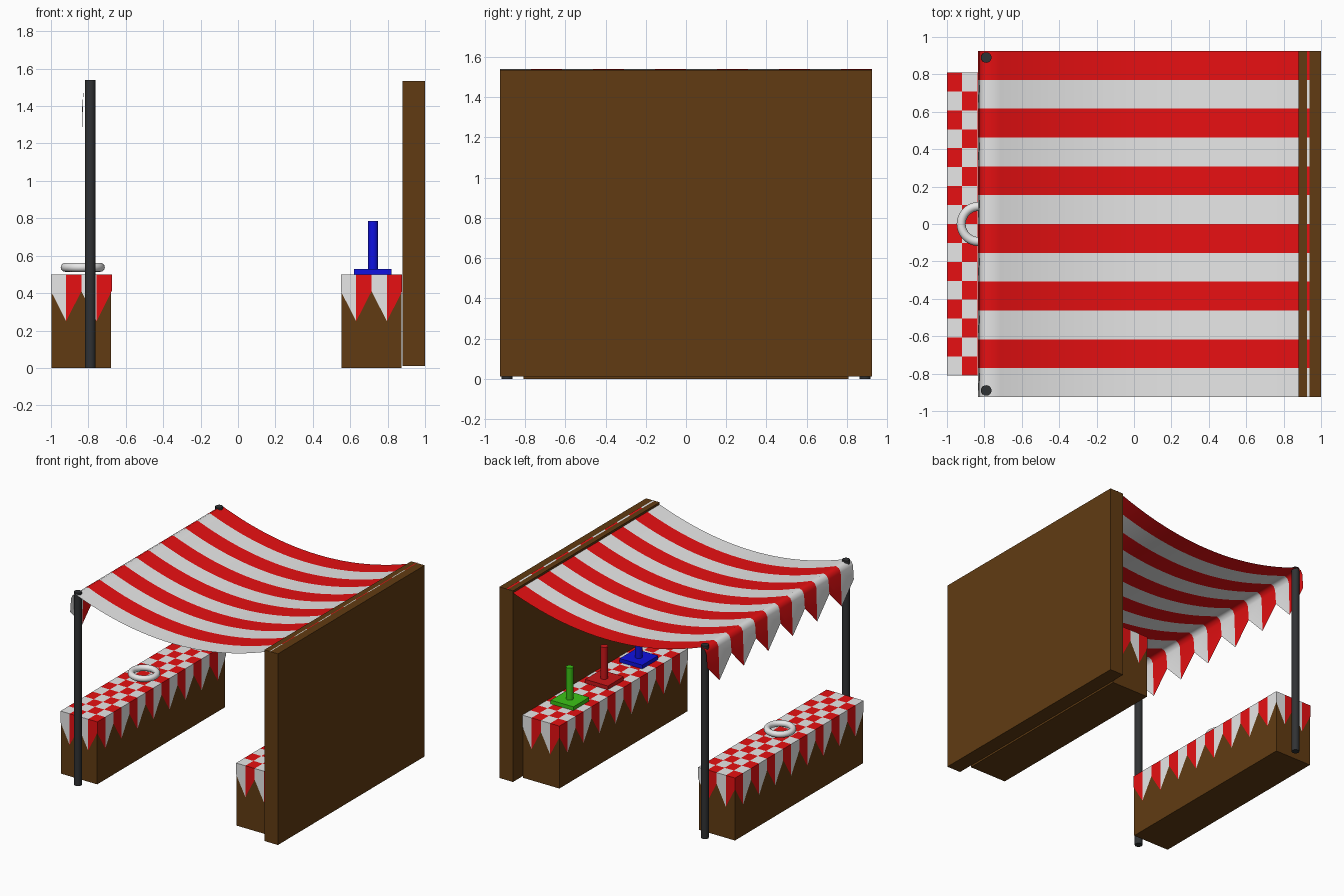
import bpy, bmesh, math

if "Cube" in bpy.data.objects:
    bpy.data.objects.remove(bpy.data.objects["Cube"])

def mat(name, r, g, b):
    m = bpy.data.materials.new(name)
    m.diffuse_color = (r, g, b, 1)
    m.use_nodes = True
    m.node_tree.nodes["Principled BSDF"].inputs["Base Color"].default_value = m.diffuse_color
    return m

WHITE = mat("white_cloth", 0.8, 0.8, 0.8)
RED = mat("red_cloth", 0.8, 0.005, 0.006)
BROWN = mat("brown_wood", 0.12, 0.044, 0.006)
DARK = mat("dark_metal", 0.03, 0.032, 0.034)
BLUE = mat("blue_paint", 0.005, 0.006, 0.75)
CRIMSON = mat("crimson_paint", 0.6, 0.008, 0.01)
GREEN = mat("green_paint", 0.045, 0.55, 0.008)

def finish(name, bm, mats):
    me = bpy.data.meshes.new(name)
    bm.to_mesh(me)
    bm.free()
    ob = bpy.data.objects.new(name, me)
    bpy.context.collection.objects.link(ob)
    for m in mats:
        me.materials.append(m)
    return ob

def smooth(ob, angle=40):
    bpy.ops.object.select_all(action='DESELECT')
    ob.select_set(True)
    bpy.context.view_layer.objects.active = ob
    bpy.ops.object.shade_smooth_by_angle(angle=math.radians(angle))

def box(name, lo, hi, m):
    bm = bmesh.new()
    bmesh.ops.create_cube(bm, size=1)
    for v in bm.verts:
        v.co = [(a + b) / 2 + c * (b - a) for a, b, c in zip(lo, hi, v.co)]
    return finish(name, bm, [m])

def cylinder(name, x, y, z0, z1, r, m):
    bpy.ops.mesh.primitive_cylinder_add(vertices=24, radius=r, depth=z1 - z0,
                                        location=(x, y, (z0 + z1) / 2))
    ob = bpy.context.object
    ob.name = name
    ob.data.materials.append(m)
    smooth(ob)

# Checkered tablecloth: 4 x 16 squares on top, pointed flaps all round
def tablecloth(name, x0, x1, y0, y1, top=0.5, valley=0.41, tip=0.25):
    bm = bmesh.new()
    nx, ny = 4, 16
    P = [[(x0 + (x1 - x0) * i / nx, y0 + (y1 - y0) * j / ny)
          for j in range(ny + 1)] for i in range(nx + 1)]

    def face(pts, colour):
        f = bm.faces.new([bm.verts.new(p) for p in pts])
        f.material_index = colour % 2

    def flap(a, b, ka, kb, colour):
        za, zb = (tip if k % 2 else valley for k in (ka, kb))
        face([(*a, za), (*b, zb), (*b, top), (*a, top)], colour)

    for i in range(nx):
        for j in range(ny):
            face([(*P[i][j], top), (*P[i + 1][j], top),
                  (*P[i + 1][j + 1], top), (*P[i][j + 1], top)], i + j)
    for i in range(nx):
        flap(P[i][0], P[i + 1][0], i, i + 1, i)
        flap(P[i + 1][ny], P[i][ny], i + 1, i, i + ny - 1)
    for j in range(ny):
        flap(P[0][j + 1], P[0][j], j + 1, j, j)
        flap(P[nx][j], P[nx][j + 1], j, j + 1, j + nx - 1)
    bmesh.ops.remove_doubles(bm, verts=bm.verts, dist=0.0005)
    finish(name, bm, [WHITE, RED])

# Counters
for name, x0, x1 in (("front_counter", -1.0, -0.675), ("back_counter", 0.55, 0.878)):
    e = 0.003
    box(name, (x0 + e, -0.807, 0), (x1 - e, 0.807, 0.5 - e), BROWN)
    tablecloth(name + "_cloth", x0, x1, -0.81, 0.81)

# Back wall
box("back_wall", (0.88, -0.925, 0.01), (1.0, 0.925, 1.535), BROWN)

# Poles
for s, side in ((-1, "right"), (1, "left")):
    cylinder(side + "_pole", -0.79, 0.89 * s, 0, 1.54, 0.028, DARK)

# Sagging striped canopy with a pointed front valance
bm = bmesh.new()
N, W = 12, 0.925
profile = [(-0.826, 1.49), (-0.812, 1.518)]
for k in range(25):
    t = k / 24
    profile.append((-0.785 + 1.71 * t, 1.53 + 0.005 * t - 0.66 * t * (1 - t)))
profile.append((0.937, 1.539))
rows = []
for j in range(N + 1):
    y = -W + 2 * W * j / N
    hem = [(-0.835, 1.22) if j % 2 else (-0.834, 1.38)]
    rows.append([bm.verts.new((x, y, z)) for x, z in hem + profile])
for j in range(N):
    for k in range(len(rows[0]) - 1):
        f = bm.faces.new((rows[j][k], rows[j][k + 1], rows[j + 1][k + 1], rows[j + 1][k]))
        f.material_index = j % 2
smooth(finish("canopy", bm, [WHITE, RED]), 50)

# Ring-toss pegs
for name, y, m in (("blue", -0.435, BLUE), ("red", 0, CRIMSON), ("green", 0.435, GREEN)):
    box(name + "_peg_base", (0.62, y - 0.1, 0.5), (0.82, y + 0.1, 0.53), m)
    cylinder(name + "_peg", 0.722, y, 0.52, 0.785, 0.027, m)

# Throwing ring
bpy.ops.mesh.primitive_torus_add(major_segments=40, minor_segments=16, major_radius=0.094,
                                 minor_radius=0.024, location=(-0.83, 0, 0.538))
ring = bpy.context.object
ring.name = "throwing_ring"
ring.data.materials.append(WHITE)
smooth(ring, 60)
